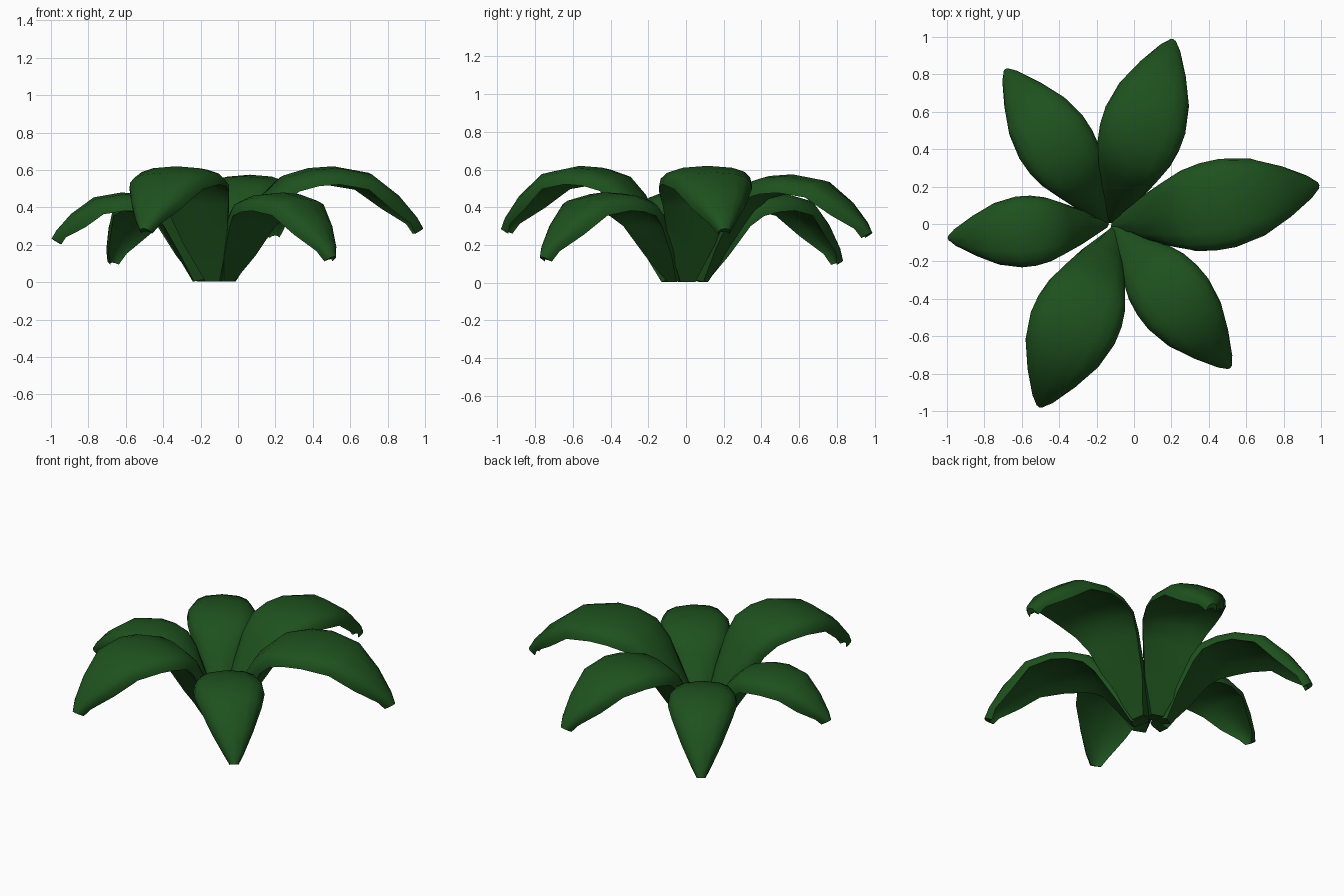
import bpy, bmesh, math
from mathutils import Vector

if "Cube" in bpy.data.objects:
    bpy.data.objects.remove(bpy.data.objects["Cube"])

green = bpy.data.materials.new("dark leaf green")
green.diffuse_color = (0.013, 0.083, 0.013, 1)
green.use_nodes = True
green.node_tree.nodes["Principled BSDF"].inputs["Base Color"].default_value = green.diffuse_color

CENTRE = Vector((-0.13, 0.0, 0.0))
# midrib: distance / length, rise toward peak (or droop after it), half width
RISE = [(0.005, 0.05, 0.17), (0.12, 0.41, 0.52), (0.235, 0.76, 0.76), (0.33, 0.92, 0.91),
        (0.45, 0.985, 0.99), (0.57, 1.0, 1.0)]
DROOP = [(0.74, 0.1, 0.87), (0.88, 0.44, 0.59), (0.97, 0.78, 0.29), (1.0, 0.95, 0.13)]
# half cross-section: (side position, depth below the midrib top)
TOP = [(0, 0), (0.55, 0.01), (0.82, 0.03), (0.96, 0.06)]
LOW = [(1.0, 0.098), (0.88, 0.09), (0.55, 0.065), (0, 0.055)]
HALF = TOP + LOW
RING = [(u, d, i > 3) for i, (u, d) in enumerate(HALF)]
RING += [(-u, d, lo) for u, d, lo in RING[-2:0:-1]]


def leaf(name, angle, length, height, tip_z, width, shift=0.0):
    a = math.radians(angle)
    out = Vector((math.cos(a), math.sin(a), 0))
    side = Vector((-math.sin(a), math.cos(a), 0))
    up = Vector((0, 0, 1))
    mid = [(t * length, z * height, w * width / 2) for t, z, w in RISE]
    mid += [(t * length, height - d * (height - tip_z), w * width / 2) for t, d, w in DROOP]
    bm = bmesh.new()
    rings = []
    for i, (r, z, w) in enumerate(mid):
        # direction square to the midrib
        p, q = mid[max(i - 1, 0)], mid[min(i + 1, len(mid) - 1)]
        tan = (out * (q[0] - p[0]) + up * (q[1] - p[1])).normalized()
        nrm = tan.cross(side)
        base = CENTRE + out * r + up * z + side * shift * (1 - r / length)
        if i == 0:  # level foot
            pts = [base + side * (u * w) + (out * 0.105 - up * (z - 0.004)) * (1 if lo else d / 0.1)
                   for u, d, lo in RING]
        else:  # stem is flat underneath, blade is hollow, tip is thinner
            s = 0.6 if i > len(mid) - 3 else 1.0
            pts = [base + side * (u * w) - nrm * s * (0.098 if lo and i < 3 else d)
                   for u, d, lo in RING]
        rings.append([bm.verts.new(v) for v in pts])
    n = len(RING)
    for r0, r1 in zip(rings, rings[1:]):
        for k in range(n):
            bm.faces.new((r0[k], r0[(k + 1) % n], r1[(k + 1) % n], r1[k]))
    bm.faces.new(rings[0][::-1])
    bm.faces.new(rings[-1])
    bmesh.ops.recalc_face_normals(bm, faces=bm.faces)
    me = bpy.data.meshes.new(name)
    bm.to_mesh(me)
    bm.free()
    me.materials.append(green)
    ob = bpy.data.objects.new(name, me)
    bpy.context.collection.objects.link(ob)
    bpy.context.view_layer.objects.active = ob
    bpy.ops.object.select_all(action='DESELECT')
    ob.select_set(True)
    bpy.ops.object.shade_smooth_by_angle(angle=math.radians(55))


# alternating long and short leaves around the crown
leaf("right_leaf", 10.5, 1.14, 0.62, 0.27, 0.48, -0.01)
leaf("back_right_leaf", 71, 1.045, 0.575, 0.25, 0.45)
leaf("back_left_leaf", 124, 1.0, 0.48, 0.10, 0.41)
leaf("left_leaf", 185, 0.87, 0.48, 0.22, 0.38)
leaf("front_left_leaf", 249, 1.05, 0.62, 0.27, 0.48, 0.035)
leaf("front_right_leaf", 310, 1.005, 0.48, 0.12, 0.42, 0.015)
